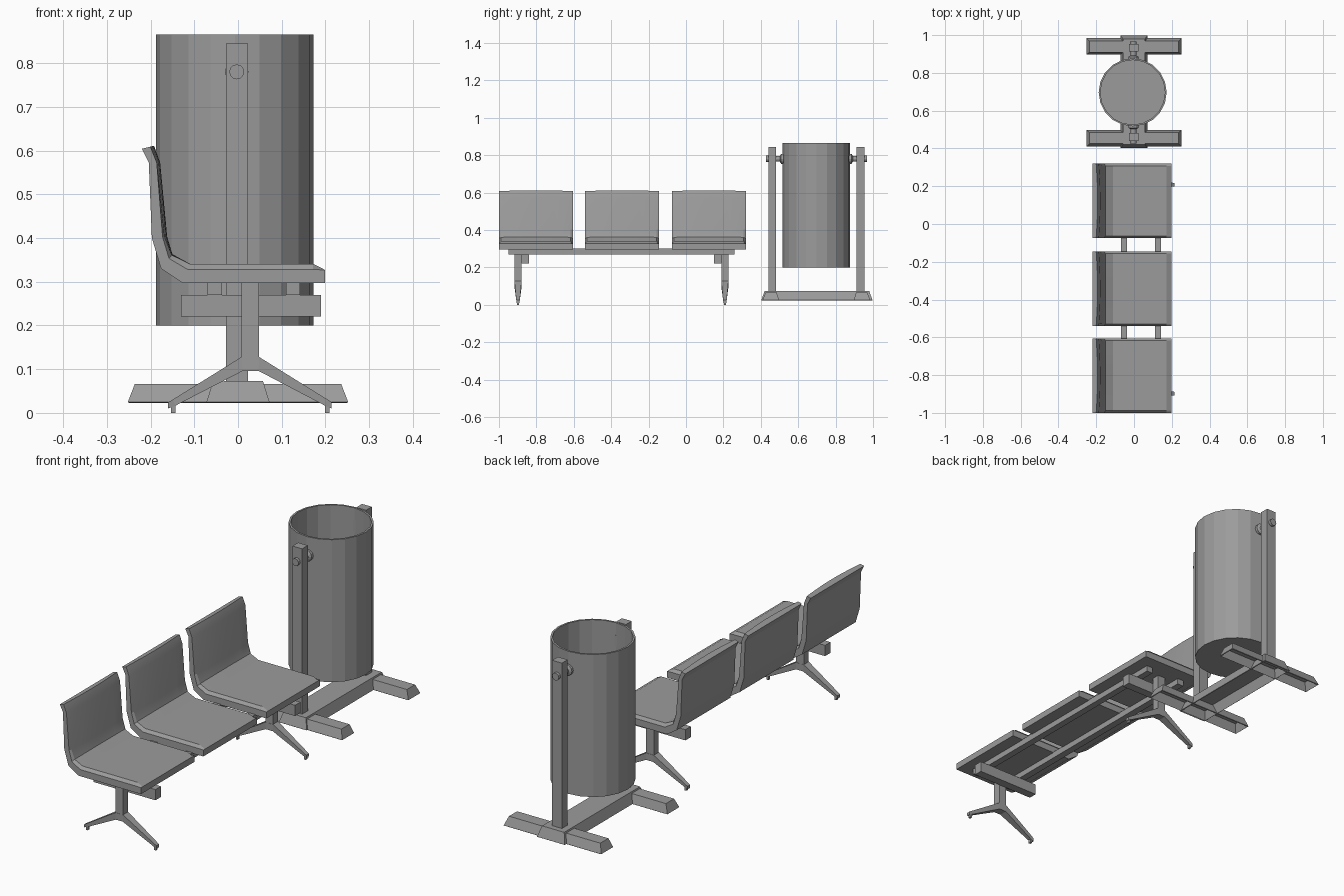
import bpy, bmesh, math

if "Cube" in bpy.data.objects:
    bpy.data.objects.remove(bpy.data.objects["Cube"])

grey = bpy.data.materials.new("steel_grey")
grey.use_nodes = True
grey.diffuse_color = (0.33, 0.33, 0.33, 1)
grey.node_tree.nodes["Principled BSDF"].inputs["Base Color"].default_value = (0.33, 0.33, 0.33, 1)


def make(name, verts, faces):
    mesh = bpy.data.meshes.new(name)
    mesh.from_pydata(verts, [], faces)
    bm = bmesh.new()
    bm.from_mesh(mesh)
    bmesh.ops.recalc_face_normals(bm, faces=bm.faces)
    bm.to_mesh(mesh)
    bm.free()
    mesh.materials.append(grey)
    ob = bpy.data.objects.new(name, mesh)
    bpy.context.collection.objects.link(ob)
    return ob


def hull(name, bottom, top, z0, z1, open_below=False):
    """Box or frustum; bottom and top are (x0, x1, y0, y1)."""
    verts = []
    for (x0, x1, y0, y1), z in ((bottom, z0), (top, z1)):
        verts += [(x0, y0, z), (x1, y0, z), (x1, y1, z), (x0, y1, z)]
    faces = [(i, (i + 1) % 4, (i + 1) % 4 + 4, i + 4) for i in range(4)]
    faces.append((4, 5, 6, 7))
    if not open_below:
        faces.append((3, 2, 1, 0))
    return make(name, verts, faces)


def box(name, x0, x1, y0, y1, z0, z1):
    return hull(name, (x0, x1, y0, y1), (x0, x1, y0, y1), z0, z1)


def channel(name, bottom, top, z0, z1):
    """Folded sheet trough, open underneath."""
    ob = hull(name, bottom, top, z0, z1, True)
    mod = ob.modifiers.new("sheet", "SOLIDIFY")
    mod.thickness = 0.005
    mod.offset = -1


def lathe(name, profile, n, place):
    """Turned part with capped ends; place maps (a, b, height) to a point."""
    verts, faces = [], []
    for r, h in profile:
        for i in range(n):
            a = 2 * math.pi * i / n
            verts.append(place(r * math.cos(a), r * math.sin(a), h))
    for k in range(len(profile) - 1):
        for i in range(n):
            j = (i + 1) % n
            faces.append((k * n + i, k * n + j, (k + 1) * n + j, (k + 1) * n + i))
    faces.append(tuple(range(n))[::-1])
    faces.append(tuple(range(len(verts) - n, len(verts))))
    return make(name, verts, faces)


# Seat shell: outer and inner section points, lofted across its width
OUTER = [(-.22, .604), (-.204, .572), (-.197, .40), (-.176, .33),
         (-.126, .297), (.172, .297), (.199, .297)]
INNER = [(-.192, .611), (-.178, .572), (-.162, .403), (-.15, .363),
         (-.11, .341), (.172, .341), (.199, .327)]


def seat(name, y0, width):
    steps = [0, .03, .2, .35, .5, .65, .8, .97, 1]
    n = len(OUTER)
    verts, faces = [], []
    for s in steps:
        curve = math.sin(math.pi * s)
        for i, (o, p) in enumerate(zip(OUTER, INNER)):
            back = max(0, min(1, (p[1] - .34) / .1))
            t = 1 - back * .3 * (1 - curve)
            if s in (0, 1):
                t = .7
            if i == n - 1:
                t = 1
            y = y0 + s * width
            verts.append((o[0], y, o[1]))
            verts.append((o[0] + t * (p[0] - o[0]), y, o[1] + t * (p[1] - o[1])))
    ring = [2 * i for i in range(n)] + [2 * i + 1 for i in reversed(range(n))]
    m = len(ring)
    for k in range(len(steps) - 1):
        for a, b in zip(ring, ring[1:] + ring[:1]):
            faces.append((k * m + a, k * m + b, (k + 1) * m + b, (k + 1) * m + a))
    for base in (0, (len(steps) - 1) * m):
        for i in range(n - 1):
            c = base + 2 * i
            faces.append((c, c + 2, c + 3, c + 1))
    ob = make(name, verts, faces)
    bpy.ops.object.select_all(action="DESELECT")
    ob.select_set(True)
    bpy.context.view_layer.objects.active = ob
    bpy.ops.object.shade_smooth_by_angle(angle=math.radians(20))


for i, y in enumerate((-1, -.54, -.075)):
    seat(f"seat_{i + 1}", y, .395)

# Rails under the seats
box("back_rail", -.07, -.037, -.95, .26, .27, .3)
box("front_rail", .11, .142, -.95, .26, .27, .3)

# Pedestal legs: upper and lower outline of the splayed arms, thinner at the feet
ARMS = [((-.16, .024), (-.16, .010)), ((-.15, .030), (-.142, .017)),
        ((.008, .128), (.011, .096)), ((.048, .128), (.047, .096)),
        ((.204, .031), (.198, .017)), ((.214, .025), (.214, .010))]


def leg(name, yc):
    verts, faces = [], []
    for up, low in ARMS:
        for x, z in (up, low):
            w = .006 + .013 * min(1, z / .09)
            verts += [(x, yc - w, z), (x, yc + w, z)]
    for k in range(len(ARMS) - 1):
        b = 4 * k
        for p, q in ((0, 1), (1, 3), (3, 2), (2, 0)):
            faces.append((b + p, b + q, b + q + 4, b + p + 4))
    last = 4 * (len(ARMS) - 1)
    faces += [(0, 1, 3, 2), (last, last + 1, last + 3, last + 2)]
    make(name + "_arms", verts, faces)
    box(name + "_column", .008, .048, yc - .018, yc + .018, .11, .298)
    for side, x in (("back", -.148), ("front", .204)):
        box(f"{name}_{side}_foot_pad", x - .005, x + .005, yc - .006, yc + .006, 0, .018)


leg("right_leg", -.898)
leg("left_leg", .208)
box("right_crossbar", -.13, .19, -.88, -.84, .22, .27)
box("left_crossbar", -.13, .19, .15, .19, .22, .27)

# Litter bin: open drum hung between two posts
CX, CY = -.007, .697
lathe("bin_drum", [(.18, .2), (.18, .865), (.171, .865), (.171, .212)], 20,
      lambda a, b, h: (CX + a, CY + b, h))

# Bin stand: sheet beam with two cross feet
channel("stand_beam", (-.072, .072, .403, .997), (-.057, .057, .42, .98), .025, .073)
for side, s in (("near", -1), ("far", 1)):
    def span(a, b):
        return sorted((CY + s * a, CY + s * b))
    channel(side + "_stand_foot", (-.252, .252, *span(.2, .288)),
            (-.236, .236, *span(.212, .272)), .025, .066)
    box(side + "_post", -.027, .023, *span(.215, .257), .07, .845)
    # Pivot: flange at the drum, axle, bolt head outside the post
    lathe(side + "_pivot", [(.027, .17), (.027, .188), (.015, .195), (.015, .257),
                            (.017, .257), (.017, .27)], 12,
          lambda a, b, h: (-.003 + a, CY + s * h, .78 + b))
